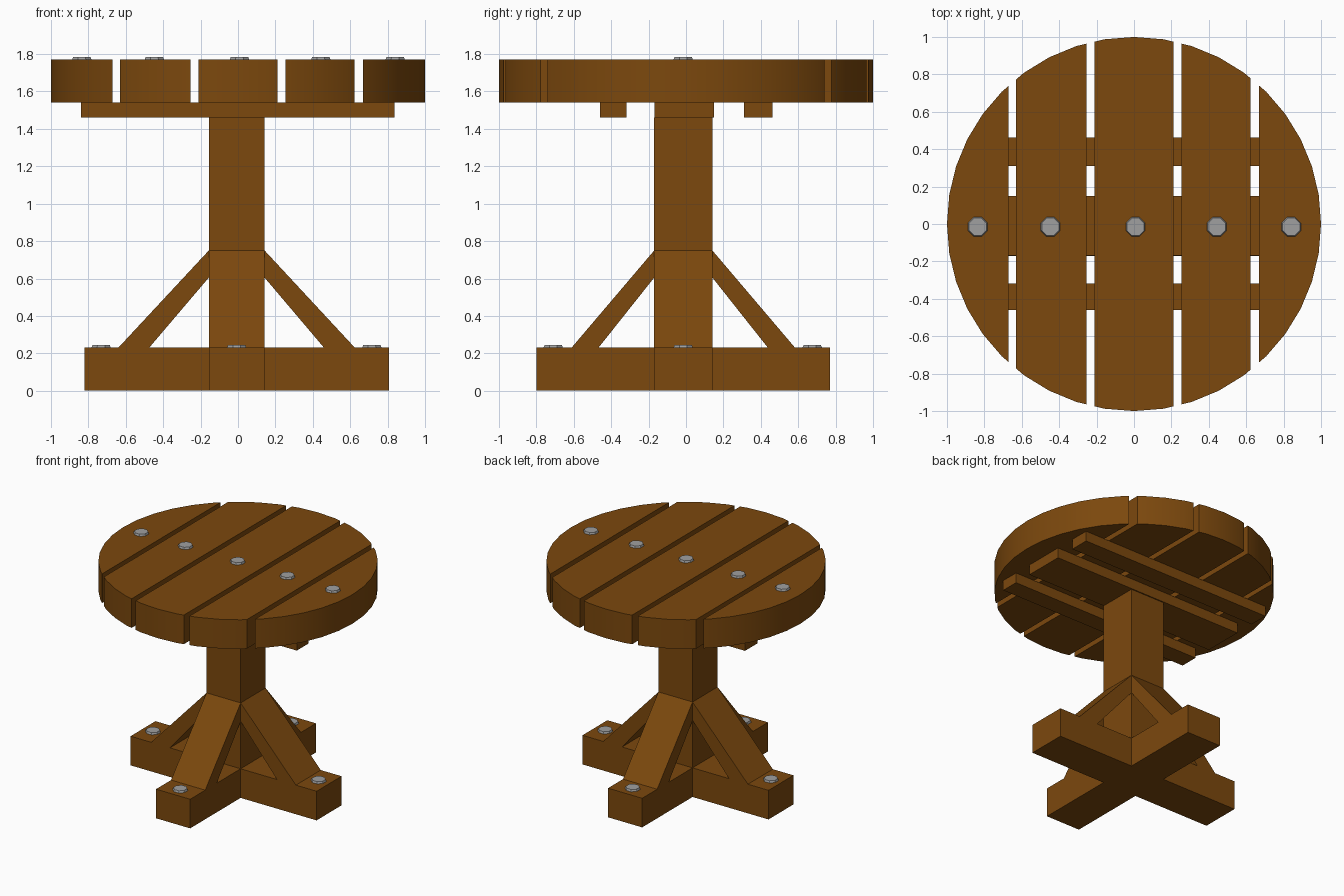
import bpy, bmesh, math
from mathutils import Matrix, Vector

cube = bpy.data.objects.get("Cube")
if cube:
    bpy.data.objects.remove(cube, do_unlink=True)


def material(name, rgb):
    mat = bpy.data.materials.new(name)
    mat.use_nodes = True
    color = (*rgb, 1)
    mat.diffuse_color = color
    mat.node_tree.nodes["Principled BSDF"].inputs["Base Color"].default_value = color
    return mat


WOOD = material("brown wood", (0.2, 0.065, 0.004))
STEEL = material("grey steel", (0.35, 0.35, 0.35))


def finish(bm, name, mat, smooth=False):
    bmesh.ops.recalc_face_normals(bm, faces=bm.faces)
    mesh = bpy.data.meshes.new(name)
    bm.to_mesh(mesh)
    bm.free()
    mesh.materials.append(mat)
    obj = bpy.data.objects.new(name, mesh)
    bpy.context.collection.objects.link(obj)
    if smooth:
        bpy.ops.object.select_all(action="DESELECT")
        obj.select_set(True)
        bpy.context.view_layer.objects.active = obj
        bpy.ops.object.shade_smooth_by_angle(angle=math.radians(20))
    return obj


def box(name, x, y, z):
    bm = bmesh.new()
    bmesh.ops.create_cube(bm, size=1)
    for v in bm.verts:
        v.co = [lo + (c + 0.5) * (hi - lo) for c, (lo, hi) in zip(v.co, (x, y, z))]
    return finish(bm, name, WOOD)


def bolt(name, x, y, z):
    bm = bmesh.new()
    place = Matrix.Translation((x, y, z + 0.005)) @ Matrix.Rotation(math.pi / 8, 4, "Z")
    bmesh.ops.create_cone(bm, cap_ends=True, segments=8, radius1=0.058,
                          radius2=0.05, depth=0.02, matrix=place)
    return finish(bm, name, STEEL)


def plank(name, left, right):
    # Slice of a round slab between two x positions
    bm = bmesh.new()
    bmesh.ops.create_cone(bm, cap_ends=True, segments=40, radius1=1, radius2=1,
                          depth=0.23, matrix=Matrix.Translation((0, 0, 1.655)))
    for x, side in ((left, -1), (right, 1)):
        if abs(x) < 1:
            bmesh.ops.bisect_plane(bm, geom=bm.verts[:] + bm.edges[:] + bm.faces[:],
                                   plane_co=(x, 0, 0), plane_no=(side, 0, 0),
                                   clear_outer=True)
            bmesh.ops.holes_fill(bm, edges=[e for e in bm.edges if e.is_boundary])
    return finish(bm, name, WOOD, smooth=True)


def brace(name, axis, inner, foot_out, foot_in, across):
    # Slanted strut: a four-sided profile extruded over the post's width
    bm = bmesh.new()
    profile = [(inner, 0.75), (foot_out, 0.23), (foot_in, 0.23), (inner, 0.605)]
    lo, hi = across
    point = (lambda u, w, z: (u, w, z)) if axis == "x" else (lambda u, w, z: (w, u, z))
    face = bm.faces.new([bm.verts.new(point(u, lo, z)) for u, z in profile])
    new = bmesh.ops.extrude_face_region(bm, geom=[face])["geom"]
    bmesh.ops.translate(bm, verts=[g for g in new if isinstance(g, bmesh.types.BMVert)],
                        vec=Vector(point(0, hi - lo, 0)))
    return finish(bm, name, WOOD)


# Round top of five planks, each with a bolt
edges = [(-1, -0.67), (-0.63, -0.255), (-0.212, 0.21), (0.253, 0.623), (0.667, 1)]
bolt_x = [-0.835, -0.447, 0.008, 0.443, 0.84]
for i, ((left, right), x) in enumerate(zip(edges, bolt_x), 1):
    plank(f"top_plank_{i}", left, right)
    bolt(f"top_bolt_{i}", x, -0.015, 1.77)

# Battens under the top
for name, y in (("front", (-0.46, -0.317)), ("middle", (-0.168, 0.15)), ("back", (0.31, 0.463))):
    box(f"{name}_batten", (-0.84, 0.836), y, (1.46, 1.54))

# Central post
PX, PY = (-0.156, 0.142), (-0.17, 0.141)
box("post", PX, PY, (0, 1.46))

# Four feet with bolts and braces
FOOT_Z = (0, 0.23)
box("right_foot", (-0.82, PX[0]), PY, FOOT_Z)
box("left_foot", (PX[1], 0.806), PY, FOOT_Z)
box("front_foot", PX, (-0.8, PY[0]), FOOT_Z)
box("back_foot", PX, (PY[1], 0.77), FOOT_Z)

brace("right_brace", "x", PX[0], -0.64, -0.475, PY)
brace("left_brace", "x", PX[1], 0.625, 0.46, PY)
brace("front_brace", "y", PY[0], -0.612, -0.468, PX)
brace("back_brace", "y", PY[1], 0.583, 0.438, PX)

for name, x, y in (("right", -0.732, -0.015), ("left", 0.716, -0.015),
                   ("front", -0.007, -0.71), ("back", -0.007, 0.675)):
    bolt(f"{name}_foot_bolt", x, y, FOOT_Z[1])
